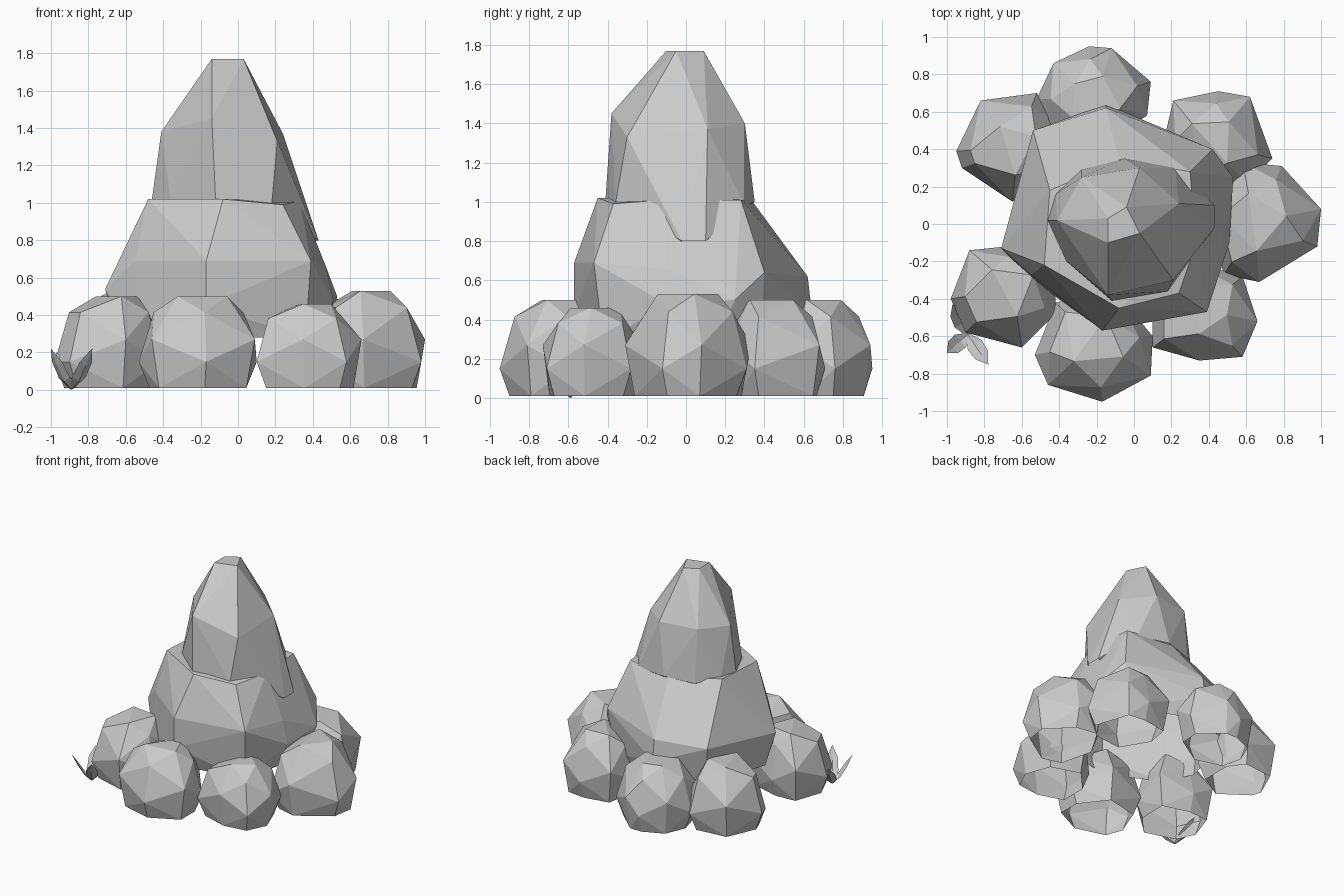
import bpy
import bmesh
import math
from mathutils import Vector

CM = 0.01  # all point lists below are in hundredths of a unit

old_cube = bpy.data.objects.get("Cube")
if old_cube:
    bpy.data.objects.remove(old_cube, do_unlink=True)


def make_material(name, colour):
    material = bpy.data.materials.new(name)
    material.use_nodes = True
    material.diffuse_color = colour
    shader = material.node_tree.nodes["Principled BSDF"]
    shader.inputs["Base Color"].default_value = colour
    shader.inputs["Roughness"].default_value = 0.9
    return material


stone_grey = make_material("stone grey", (0.6, 0.6, 0.6, 1))


def finish(name, bm):
    """Turn a bmesh into a flat shaded object."""
    mesh = bpy.data.meshes.new(name)
    bm.to_mesh(mesh)
    bm.free()
    mesh.materials.append(stone_grey)
    obj = bpy.data.objects.new(name, mesh)
    bpy.context.scene.collection.objects.link(obj)
    return obj


def hull_rock(name, points):
    """Faceted convex stone around the points, left open underneath."""
    bm = bmesh.new()
    for point in points:
        bm.verts.new(Vector(point) * CM)
    result = bmesh.ops.convex_hull(bm, input=bm.verts[:])
    spare = {v for v in result["geom_interior"] + result["geom_unused"]
             if isinstance(v, bmesh.types.BMVert) and v.is_valid}
    bmesh.ops.delete(bm, geom=list(spare), context="VERTS")
    bmesh.ops.recalc_face_normals(bm, faces=bm.faces[:])
    bmesh.ops.dissolve_limit(bm, angle_limit=math.radians(4),
                             verts=bm.verts[:], edges=bm.edges[:])
    bm.normal_update()
    underside = [f for f in bm.faces if f.normal.z < -0.95]
    bmesh.ops.delete(bm, geom=underside, context="FACES")
    return finish(name, bm)


def boulder(name, top, outline):
    """Small stone: the plan outline is repeated, shrunken, at several heights."""
    count = len(outline)
    centre = sum((Vector(p) for p in outline), Vector((0, 0))) / count
    inward = -centre.normalized()
    points = []

    def add(corner, scale, height, lean=0):
        spot = centre.lerp(Vector(corner), scale) + inward * lean
        points.append((spot.x, spot.y, height))

    for i, corner in enumerate(outline):
        if i % 2:
            add(corner, 0.85, 1)
            add(corner, 1, 27)
            add(corner, 0.48, top, 3)
        else:
            add(corner, 0.82, 1)
            add(corner, 1, 15)
            add(corner, 0.76, 0.83 * top, 1)
    return hull_rock(name, points)


def leaf(name, base, tip, width):
    """Folded pointed leaf that curls upward towards its tip."""
    base, tip = Vector(base) * CM, Vector(tip) * CM
    along = tip - base
    side = along.cross(Vector((0, 0, 1))).normalized() * width * CM
    bm = bmesh.new()
    spine, left, right = [], [], []
    for t, spread in ((0, 0.2), (0.35, 0.9), (0.7, 0.8), (1, 0.02)):
        spot = base + along * t
        spot.z = base.z + along.z * t ** 1.5
        lift = Vector((0, 0, 0.025 * spread))
        spine.append(bm.verts.new(spot))
        left.append(bm.verts.new(spot + side * spread + lift))
        right.append(bm.verts.new(spot - side * spread + lift))
    for i in range(len(spine) - 1):
        bm.faces.new((left[i], left[i + 1], spine[i + 1], spine[i]))
        bm.faces.new((spine[i], spine[i + 1], right[i + 1], right[i]))
    return finish(name, bm)


# Tall pointed stone on top
hull_rock("peak_rock", [
    (-14, -10, 177), (3, -5, 177), (-4, 9, 177), (-14, 3, 177),
    (-14, -38, 145), (-41, 2, 138), (-28, 25, 140), (3, 30, 140),
    (24, 11, 137), (21, -30, 133),
    (-46, 2, 102), (-42, 16, 100), (-28, 29, 98), (-5, 35, 100),
    (22, 30, 98), (26, -22, 98), (18, -36, 99), (-12, -41, 102),
    (-36, -20, 102), (43, -2, 80), (43, 10, 80), (0, 0, 70)])

# Broad stone in the middle, resting on the boulders
hull_rock("middle_rock", [
    (-48, -22, 102), (-8, -45, 102), (24, -37, 99), (30, 28, 101),
    (-8, 34, 100), (-45, 18, 102), (33, -11, 101),
    (-55, -27, 69), (-17, -57, 69), (39, -47, 69), (47, -10, 66),
    (42, 40, 64), (-15, 62, 62), (-54, 50, 60), (-71, -13, 54),
    (53, 25, 50), (51, -10, 48), (-15, 64, 45), (-17, -57, 45),
    (-54, -30, 28), (-15, -50, 28), (36, -42, 28), (47, 15, 28),
    (37, 38, 28), (-15, 58, 28), (-50, 45, 28), (-65, -8, 28)])

# Ring of boulders around the foot
boulder("front_boulder", 50, [
    (-53, -70), (-46, -86), (-17, -95), (9, -81), (10, -60),
    (-10, -36), (-42, -42)])
boulder("front_left_boulder", 46, [
    (10, -66), (35, -73), (58, -71), (66, -52), (58, -28),
    (30, -20), (10, -40)])
boulder("left_boulder", 53, [
    (48, -27), (67, -31), (98, -12), (100, 8), (79, 31),
    (58, 33), (40, 5)])
boulder("back_left_boulder", 50, [
    (16, 45), (21, 66), (45, 71), (62, 68), (74, 35),
    (60, 22), (32, 18)])
boulder("back_boulder", 50, [
    (-52, 67), (-43, 86), (-24, 95), (-12, 94), (9, 76),
    (7, 58), (-20, 40), (-46, 48)])
boulder("back_right_boulder", 51, [
    (-95, 39), (-82, 66), (-52, 70), (-42, 55), (-41, 25),
    (-65, 12), (-92, 30)])
boulder("front_right_boulder", 50, [
    (-98, -40), (-88, -14), (-68, -12), (-42, -20), (-42, -48),
    (-60, -66), (-90, -58)])

# Little sprout beside the front right boulder
root = (-89, -59, 0)
leaf("sprout_leaf_right", root, (-100, -69, 22), 5)
leaf("sprout_leaf_front", root, (-78, -75, 22), 5)
leaf("sprout_leaf_back", root, (-97, -43, 20), 5)
